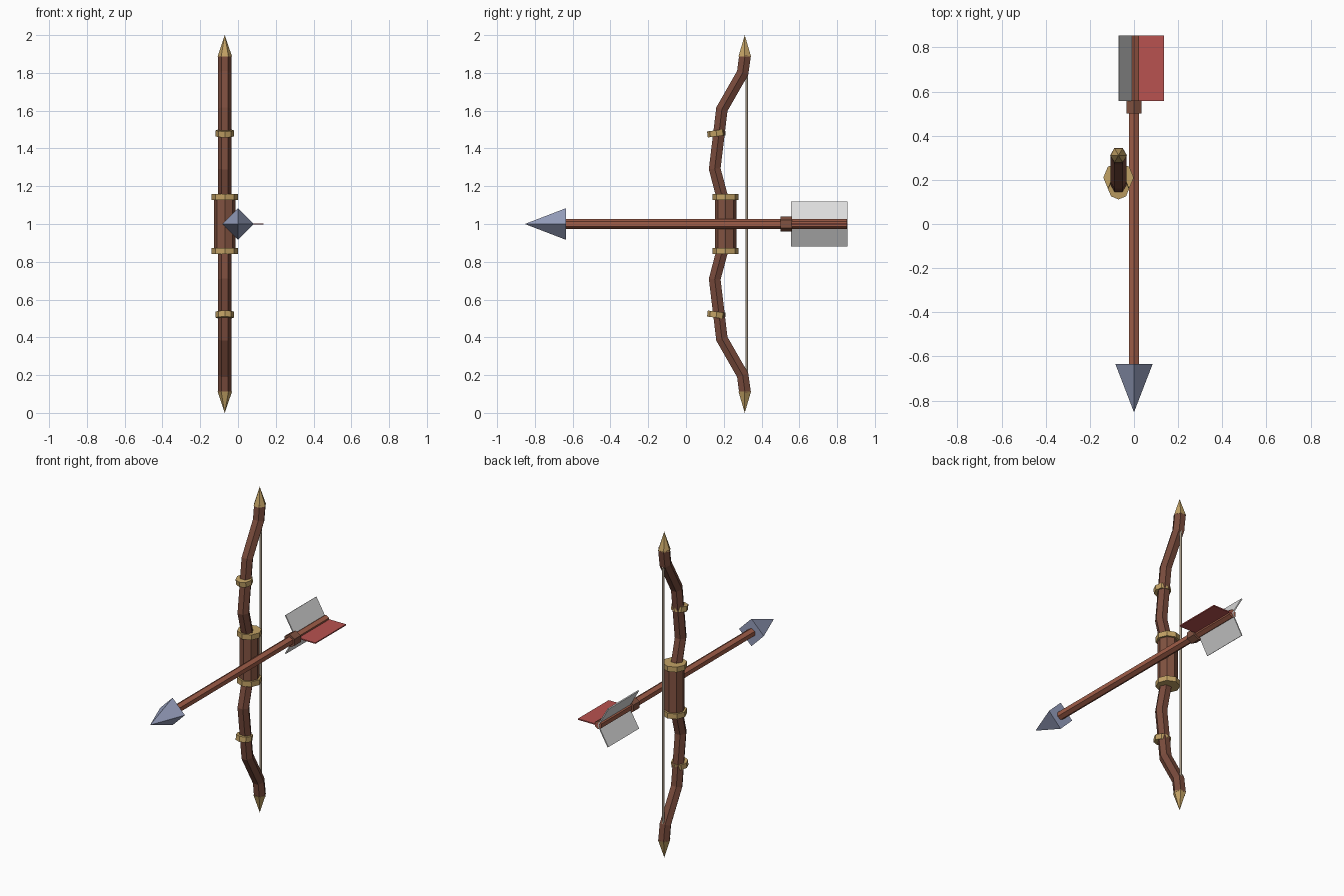
import bpy, bmesh, math
from mathutils import Vector

cube = bpy.data.objects.get("Cube")
if cube:
    bpy.data.objects.remove(cube, do_unlink=True)


def material(name, rgb):
    m = bpy.data.materials.new(name)
    m.use_nodes = True
    m.diffuse_color = (*rgb, 1)
    m.node_tree.nodes["Principled BSDF"].inputs["Base Color"].default_value = (*rgb, 1)
    return m


LIMB = material("dark wood", (0.19, 0.07, 0.045))
GRIP = material("grip leather", (0.22, 0.085, 0.052))
SHAFT = material("red wood", (0.35, 0.11, 0.065))
GOLD = material("gold", (0.54, 0.36, 0.13))
STEEL = material("blue steel", (0.3, 0.34, 0.5))
STRING = material("string beige", (0.6, 0.5, 0.38))
RED = material("red feather", (0.48, 0.085, 0.08))
WHITE = material("white feather", (0.72, 0.72, 0.72))


def finish(name, bm, mat):
    bmesh.ops.remove_doubles(bm, verts=bm.verts, dist=0.0001)
    bmesh.ops.recalc_face_normals(bm, faces=bm.faces)
    mesh = bpy.data.meshes.new(name)
    bm.to_mesh(mesh)
    bm.free()
    mesh.materials.append(mat)
    obj = bpy.data.objects.new(name, mesh)
    bpy.context.collection.objects.link(obj)
    return obj


def tube(name, points, radii, sides, ref, mat):
    """Faceted tube through points; the first corner of each ring lies along ref."""
    pts = [Vector(p) for p in points]
    bm = bmesh.new()
    rings = []
    for i, p in enumerate(pts):
        before = (p - pts[i - 1]).normalized() if i else Vector()
        after = (pts[i + 1] - p).normalized() if i < len(pts) - 1 else Vector()
        axis = (before + after).normalized()
        u = Vector(ref)
        u = (u - axis * u.dot(axis)).normalized()
        v = axis.cross(u)
        angles = [math.tau * k / sides for k in range(sides)]
        rings.append([bm.verts.new(p + radii[i] * (u * math.cos(a) + v * math.sin(a)))
                      for a in angles])
    for low, high in zip(rings, rings[1:]):
        for k in range(sides):
            n = (k + 1) % sides
            bm.faces.new((low[k], low[n], high[n], high[k]))
    for ring, r in ((rings[0], radii[0]), (rings[-1], radii[-1])):
        if r > 0:
            bm.faces.new(ring)
    return finish(name, bm, mat)


X, Z = (1, 0, 0), (0, 0, 1)
BX = -0.07   # bow plane
MID = 1.0    # height of the arrow and bow centre

# Bow grip
tube("grip", [(BX, 0.21, MID - 0.14), (BX, 0.21, MID + 0.14)], [0.057] * 2, 8, X, GRIP)

# Bow limbs with bands and tips, mirrored about the grip
limb = [(0.21, 0.06), (0.195, 0.13), (0.152, 0.292), (0.19, 0.608), (0.3, 0.8), (0.313, 0.895)]
for side, s in (("upper", 1), ("lower", -1)):
    def at(y, dz):
        return (BX, y, MID + s * dz)
    tube(side + "_limb", [at(*p) for p in limb], [0.036] * len(limb), 6, X, LIMB)
    tube(side + "_grip_band", [at(0.21, 0.128), at(0.21, 0.16)], [0.069] * 2, 8, X, GOLD)
    tube(side + "_limb_band", [at(0.163, 0.464), at(0.159, 0.496)], [0.048] * 2, 8, X, GOLD)
    tube(side + "_tip", [at(0.311, 0.888), at(0.311, 1.0)], [0.038, 0], 6, X, GOLD)

# Bow string
tube("bow_string", [(BX, 0.322, MID - 0.8), (BX, 0.322, MID + 0.8)], [0.008] * 2, 6, X, STRING)

# Arrow
tube("arrow_shaft", [(0, -0.64, MID), (0, 0.853, MID)], [0.026] * 2, 6, Z, SHAFT)
tube("arrow_head", [(0, -0.853, MID), (0, -0.635, MID)], [0, 0.084], 4, Z, STEEL)
tube("arrow_collar", [(0, 0.5, MID), (0, 0.56, MID)], [0.04] * 2, 6, Z, GRIP)

# Three feathers spread evenly around the shaft
for name, angle, mat in (("red_feather", 0, RED), ("upper_feather", 120, WHITE),
                         ("lower_feather", 240, WHITE)):
    bm = bmesh.new()
    bmesh.ops.create_cube(bm, size=1)
    for v in bm.verts:
        v.co = Vector(((v.co.x + 0.5) * 0.136, v.co.y * 0.298, v.co.z * 0.007))
    feather = finish(name, bm, mat)
    feather.location = (0, 0.705, MID)
    feather.rotation_euler.y = -math.radians(angle)
